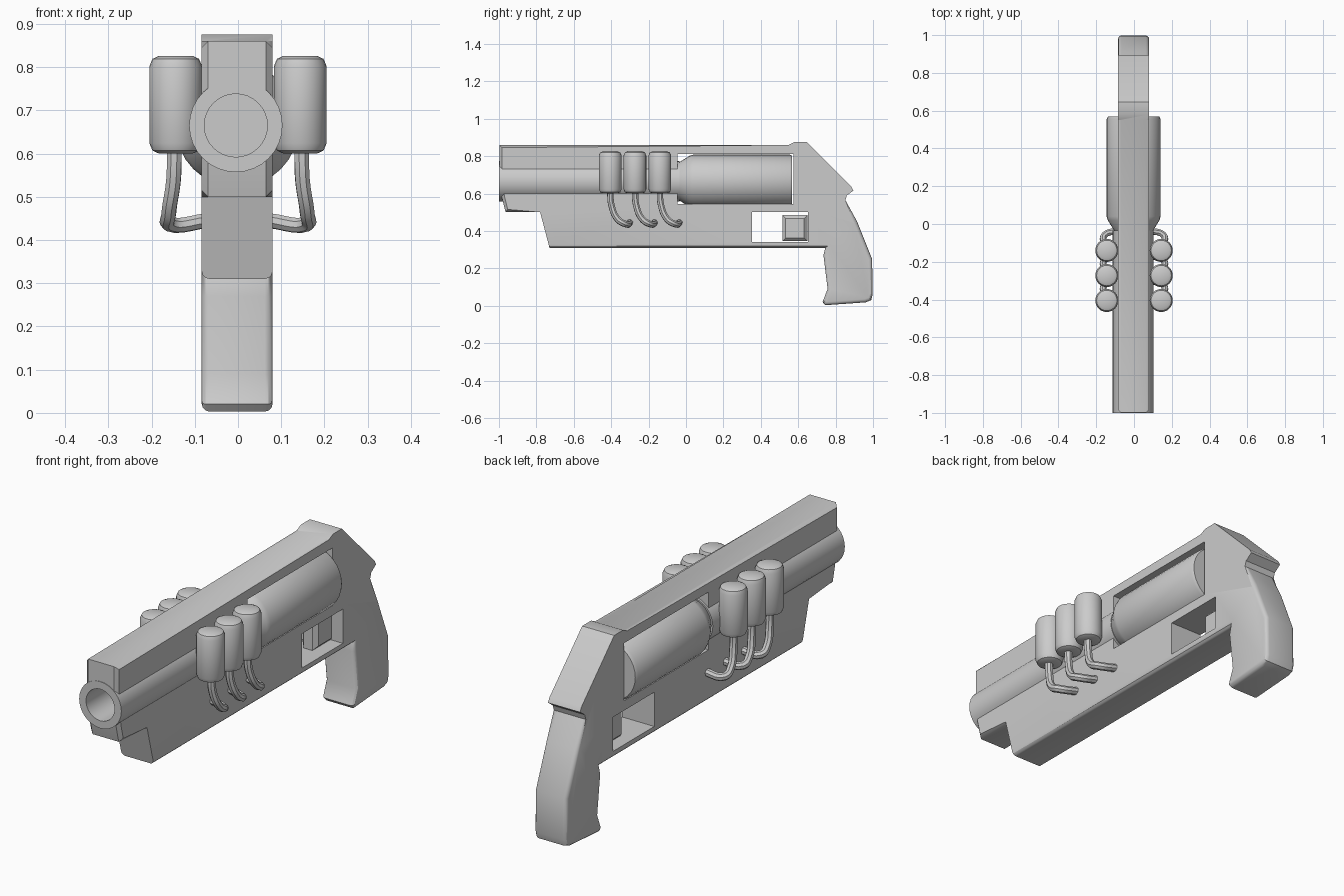
import bpy, bmesh, math
from mathutils import Matrix, Vector

if "Cube" in bpy.data.objects:
    bpy.data.objects.remove(bpy.data.objects["Cube"])

CX, AXIS_Z, HALF = -0.002, 0.665, 0.082   # centre plane, bore height, frame half width


def finish(name, bm, angle=30):
    bmesh.ops.recalc_face_normals(bm, faces=bm.faces[:])
    me = bpy.data.meshes.new(name)
    bm.to_mesh(me)
    bm.free()
    ob = bpy.data.objects.new(name, me)
    bpy.context.collection.objects.link(ob)
    smooth(ob, angle)
    return ob


def activate(ob):
    bpy.ops.object.select_all(action='DESELECT')
    ob.select_set(True)
    bpy.context.view_layer.objects.active = ob


def smooth(ob, angle=30):
    activate(ob)
    bpy.ops.object.shade_smooth_by_angle(angle=math.radians(angle))


def plate(points, half, bevels=()):
    """Extrude a (y, z) outline across x; bevels = (point pairs run, width, segments)."""
    bm = bmesh.new()
    face = bm.faces.new([bm.verts.new((CX - half, y, z)) for y, z in points])
    ext = bmesh.ops.extrude_face_region(bm, geom=[face])
    bmesh.ops.translate(bm, vec=(2 * half, 0, 0),
                        verts=[v for v in ext['geom'] if isinstance(v, bmesh.types.BMVert)])
    bmesh.ops.recalc_face_normals(bm, faces=bm.faces[:])
    runs = []
    for run, width, segs in bevels:
        pairs = [(Vector(a), Vector(b)) for a, b in zip(run, run[1:])]
        picked = []
        for e in bm.edges:
            a, b = (Vector((v.co.y, v.co.z)) for v in e.verts)
            if any(((a - p).length < 1e-4 and (b - q).length < 1e-4) or
                   ((a - q).length < 1e-4 and (b - p).length < 1e-4) for p, q in pairs):
                picked.append(e)
        runs.append((picked, width, segs))
    for picked, width, segs in runs:
        bmesh.ops.bevel(bm, geom=[e for e in picked if e.is_valid], offset=width,
                        segments=segs, profile=0.5, affect='EDGES', clamp_overlap=True)
    return bm


def lathe(name, profile, loc, along_y=False, steps=32):
    bm = bmesh.new()
    vs = [bm.verts.new((r, 0, h)) for r, h in profile]
    es = [bm.edges.new(p) for p in zip(vs, vs[1:])]
    bmesh.ops.spin(bm, geom=vs + es, axis=(0, 0, 1), cent=(0, 0, 0),
                   angle=math.tau, steps=steps, use_duplicate=False)
    bmesh.ops.remove_doubles(bm, verts=bm.verts[:], dist=1e-5)
    if along_y:
        bm.transform(Matrix.Rotation(-math.pi / 2, 4, 'X'))
    bm.transform(Matrix.Translation(loc))
    return finish(name, bm)


def box(name, y0, y1, z0, z1, half):
    return finish(name, plate([(y0, z0), (y1, z0), (y1, z1), (y0, z1)], half))


def cut(ob, cutter):
    cutter.hide_render = True
    mod = ob.modifiers.new('cut', 'BOOLEAN')
    mod.operation, mod.solver, mod.object = 'DIFFERENCE', 'EXACT', cutter
    activate(ob)
    bpy.ops.object.modifier_apply(modifier=mod.name)
    bpy.data.objects.remove(cutter)


# Frame: top rib, under-lug, body and grip in one outline
nose = [(0.55, 0.86), (-0.998, 0.86), (-0.998, 0.68), (-0.985, 0.58), (-0.965, 0.50), (-0.78, 0.50)]
lower = [(-0.73, 0.31), (0.745, 0.31), (0.735, 0.27), (0.757, 0.09), (0.73, 0.02), (0.745, 0.003),
         (0.96, 0.018), (0.99, 0.03), (0.998, 0.06), (0.995, 0.25), (0.915, 0.45), (0.852, 0.565)]
hump = [(0.86, 0.59), (0.895, 0.615), (0.885, 0.635), (0.655, 0.865), (0.645, 0.875), (0.58, 0.875)]
frame = finish('frame_and_grip', plate(nose + lower + hump, HALF,
                                       [(nose, 0.032, 1), (lower, 0.018, 3)]))

# Openings: bore, cylinder window, trigger opening
cut(frame, lathe('bore_cutter', [(0, -1.1), (0.085, -1.1), (0.085, -0.12), (0, -0.12)],
                 (CX - 0.003, 0, AXIS_Z), True))
cut(frame, box('window_cutter', -0.045, 0.575, 0.545, 0.812, 0.2))
cut(frame, box('trigger_cutter', 0.352, 0.652, 0.342, 0.50, 0.2))
smooth(frame)

# Barrel tube with deep bore
lathe('barrel', [(0, -0.15), (0.073, -0.15), (0.073, -1.0), (0.108, -1.0), (0.108, -0.035), (0, -0.035)],
      (CX - 0.003, 0, AXIS_Z), True)

# Rotating cylinder
lathe('cylinder', [(0, -0.04), (0.1, -0.04), (0.137, 0.02), (0.143, 0.04), (0.143, 0.555),
                   (0.136, 0.568), (0, 0.568)], (CX, 0, AXIS_Z), True)

# Trigger block
t = [(0.515, 0.345), (0.65, 0.345), (0.65, 0.485), (0.515, 0.485)]
finish('trigger', plate(t, 0.04, [(t + t[:1], 0.018, 1)]))

# Side canisters with bent feed pipes, three per side
R, Z0, Z1 = 0.061, 0.60, 0.826
can = [(0, Z0), (R - 0.022, Z0), (R - 0.007, Z0 + 0.007), (R, Z0 + 0.024),
       (R, Z1 - 0.024), (R - 0.007, Z1 - 0.007), (R - 0.022, Z1), (0, Z1)]
path = [(0.147, 0, 0.62), (0.149, 0.006, 0.54), (0.160, 0.04, 0.462), (0.158, 0.08, 0.437), (0.07, 0.105, 0.445)]
for side, label in ((1, 'right'), (-1, 'left')):
    for i, y in enumerate((-0.405, -0.273, -0.14)):
        lathe(f'canister_{label}_{i + 1}', can, (side * 0.144, y, 0), steps=24)
        cu = bpy.data.curves.new(f'pipe_{label}_{i + 1}', 'CURVE')
        cu.dimensions, cu.bevel_depth, cu.bevel_resolution = '3D', 0.018, 2
        cu.resolution_u, cu.use_fill_caps = 5, True
        sp = cu.splines.new('BEZIER')
        sp.bezier_points.add(len(path) - 1)
        for bp, (px, py, pz) in zip(sp.bezier_points, path):
            bp.co = (side * px, y + py, pz)
            bp.handle_left_type = bp.handle_right_type = 'AUTO'
        pipe = bpy.data.objects.new(cu.name, cu)
        bpy.context.collection.objects.link(pipe)
        activate(pipe)
        bpy.ops.object.convert(target='MESH')
        smooth(bpy.context.view_layer.objects.active, 40)
